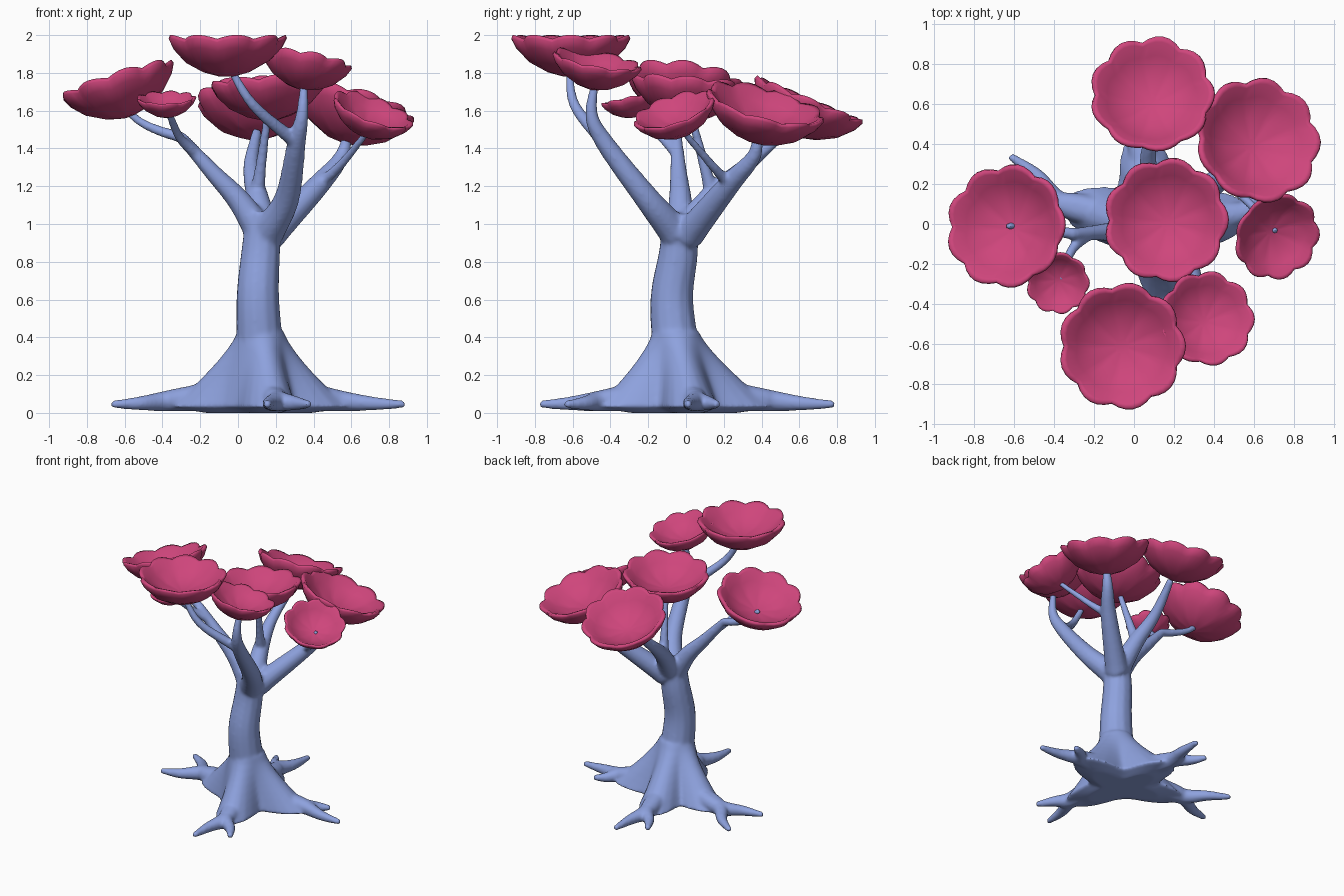
import bpy, bmesh, math
from mathutils import Vector

cube = bpy.data.objects.get("Cube")
if cube:
    bpy.data.objects.remove(cube, do_unlink=True)


def material(name, color):
    mat = bpy.data.materials.new(name)
    mat.use_nodes = True
    mat.diffuse_color = color
    mat.node_tree.nodes["Principled BSDF"].inputs["Base Color"].default_value = color
    return mat


bark = material("blue bark", (0.27, 0.36, 0.73, 1))
petal = material("pink petal", (0.62, 0.06, 0.2, 1))


def add_object(name, bm, mat):
    bmesh.ops.recalc_face_normals(bm, faces=bm.faces)
    mesh = bpy.data.meshes.new(name)
    bm.to_mesh(mesh)
    bm.free()
    mesh.materials.append(mat)
    for polygon in mesh.polygons:
        polygon.use_smooth = True
    ob = bpy.data.objects.new(name, mesh)
    bpy.context.collection.objects.link(ob)
    return ob


def circle(count):
    return [2 * math.pi * k / count for k in range(count)]


def loft(bm, rings):
    """Skin rings of equal length and cap both ends."""
    loops = [[bm.verts.new(point) for point in ring] for ring in rings]
    count = len(loops[0])
    for lower, upper in zip(loops, loops[1:]):
        for i in range(count):
            j = (i + 1) % count
            bm.faces.new((lower[i], lower[j], upper[j], upper[i]))
    bm.faces.new(loops[0][::-1])
    bm.faces.new(loops[-1])


def limb(bm, start_radius, end_radius, *points, steps=6):
    """Tapered round limb along a Catmull-Rom path; returns its points for twigs to start at."""
    points = [Vector(point) for point in points]
    knots = [2 * points[0] - points[1]] + points + [2 * points[-1] - points[-2]]
    path = []
    for a, b, c, d in zip(knots, knots[1:], knots[2:], knots[3:]):
        for k in range(steps):
            t = k / steps
            path.append(0.5 * (2 * b + (c - a) * t + (2 * a - 5 * b + 4 * c - d) * t ** 2
                               + (3 * b - a - 3 * c + d) * t ** 3))
    path.append(points[-1])
    last = len(path) - 1
    rings, side = [], Vector((0.9, 0.3, 0.2))
    for i, center in enumerate(path):
        ahead = (path[min(i + 1, last)] - path[max(i - 1, 0)]).normalized()
        side = (side - ahead * side.dot(ahead)).normalized()
        up = ahead.cross(side)
        radius = start_radius + (end_radius - start_radius) * (i / last) ** 0.8
        rings.append([center + radius * (side * math.cos(u) + up * math.sin(u)) for u in circle(12)])
    loft(bm, rings)
    return points


tree = bmesh.new()

# Trunk
limb(tree, 0.13, 0.095, (0.12, -0.05, 0.3), (0.105, -0.075, 0.6), (0.12, -0.04, 0.85), (0.14, -0.03, 1.06))

# Forked roots, each a main tip and a side tip
foot = Vector((0.11, -0.01, 0))
root_angles = []


def root(*tips):
    tips = [Vector((*tip, 0.045)) for tip in tips]
    reach = (tips[0] + tips[1]) / 2 - foot
    root_angles.append(math.atan2(reach.y, reach.x))
    near, fork = foot + reach * 0.3, foot + reach * 0.62
    near.z, fork.z = 0.09, 0.065
    outward = reach.normalized()
    for tip in tips:
        # The knee bows away from the fork's centre line
        offset = tip - fork
        aside = offset - outward * offset.dot(outward)
        limb(tree, 0.085, 0.02, near, fork, fork.lerp(tip, 0.5) + aside * 0.12, tip)


root((0.38, -0.64), (0.155, -0.775))
root((0.885, 0.01), (0.69, 0.17))
root((0.07, 0.79), (-0.125, 0.66))
root((-0.67, -0.01), (-0.62, 0.34))


# Flared base: star-shaped rings that reach towards the roots and round off upward
def star_ring(height, scale, rise):
    center = foot + Vector((0.01, -0.045, 0)) * rise
    ring = []
    for u in circle(48):
        lobe = max(max(0, math.cos(u - angle)) ** 9 for angle in root_angles)
        radius = scale * (0.122 + 0.09 * (1 - rise) + 0.27 * lobe * (1 - rise) ** 1.4)
        ring.append((center.x + radius * math.cos(u), center.y + radius * math.sin(u), height))
    return ring


steps = 8
loft(tree, [star_ring(0, 0.6, 0)] + [star_ring(0.03 + 0.4 * k / steps, 1, k / steps)
                                     for k in range(steps + 1)])

# Side limb with two twigs
side_limb = limb(tree, 0.085, 0.03, (0.11, -0.03, 0.97), (0, -0.03, 1.13), (-0.14, -0.04, 1.28), (-0.3, -0.05, 1.46))
limb(tree, 0.032, 0.02, side_limb[-1], (-0.42, -0.03, 1.495), (-0.53, -0.01, 1.55), (-0.63, -0.01, 1.65))
limb(tree, 0.034, 0.02, (-0.22, -0.045, 1.37), (-0.31, -0.13, 1.46), (-0.37, -0.28, 1.6))

# Front limb with one twig
front_limb = limb(tree, 0.09, 0.02, (0.16, -0.06, 0.96), (0.26, -0.21, 1.14), (0.31, -0.43, 1.43),
                  (0.34, -0.5, 1.58), (0.35, -0.48, 1.76))
limb(tree, 0.04, 0.021, front_limb[2], (0.08, -0.59, 1.63), (-0.05, -0.62, 1.84))

# Back limb and the twig under the centre blossom
back_limb = limb(tree, 0.085, 0.026, (0.14, 0, 0.97), (0.1, 0.14, 1.15), (0.07, 0.32, 1.31), (0.1, 0.53, 1.49))
limb(tree, 0.045, 0.02, back_limb[1], (0.12, 0.1, 1.3), (0.16, 0.02, 1.6))

# Diagonal limb with one twig
diagonal_limb = limb(tree, 0.085, 0.022, (0.17, 0.01, 0.94), (0.43, 0.23, 1.21), (0.55, 0.36, 1.36), (0.58, 0.38, 1.5))
limb(tree, 0.034, 0.018, diagonal_limb[1], (0.55, 0.13, 1.32), (0.71, -0.04, 1.52))

# Fuse every limb into one smooth skin
wood = add_object("trunk_roots_and_branches", tree, bark)
fuse = wood.modifiers.new("fuse", 'REMESH')
fuse.mode = 'VOXEL'
fuse.voxel_size = 0.011
fuse.use_smooth_shade = True
soften = wood.modifiers.new("soften", 'SMOOTH')
soften.factor = 0.5
soften.iterations = 10

# Bowl section: up the outside, over the lip and down the inside
bowl_section = [(0.12, -0.66), (0.4, -0.58), (0.72, -0.4), (0.92, -0.19), (1, -0.03),
                (0.98, 0.03), (0.9, 0), (0.74, -0.17), (0.45, -0.34), (0.12, -0.42)]
lobes = 9


def blossom(name, center, radius, slope_x, slope_y):
    """Scalloped bowl whose rim plane follows the given slopes."""
    tilt = Vector((0, 0, 1)).rotation_difference(Vector((-slope_x, -slope_y, 1)))
    bm = bmesh.new()
    rings = []
    for reach, height in bowl_section:
        ring = []
        for u in circle(lobes * 6):
            # Rounded petals meeting in narrow notches
            wave = (0.09 * abs(math.cos(lobes * u / 2)) - 0.06) * reach ** 2
            spread = reach * (1 + wave)
            point = Vector((spread * math.cos(u), spread * math.sin(u), height + wave * 0.8))
            ring.append(Vector(center) + tilt @ (point * radius))
        rings.append(ring)
    loft(bm, rings)
    add_object(name, bm, petal)


blossom("back_blossom", (0.09, 0.65, 1.655), 0.305, 0, -0.42)
blossom("back_left_blossom", (0.62, 0.42, 1.63), 0.315, -0.28, -0.26)
blossom("left_blossom", (0.715, -0.065, 1.6), 0.22, -0.38, 0.33)
blossom("centre_blossom", (0.16, 0.02, 1.75), 0.305, 0.06, -0.08)
blossom("front_left_blossom", (0.365, -0.47, 1.865), 0.235, -0.18, -0.18)
blossom("front_blossom", (-0.06, -0.61, 1.985), 0.31, 0, 0)
blossom("right_blossom", (-0.64, -0.01, 1.76), 0.305, 0.32, -0.12)
blossom("front_right_blossom", (-0.38, -0.295, 1.665), 0.155, 0.02, 0.22)
